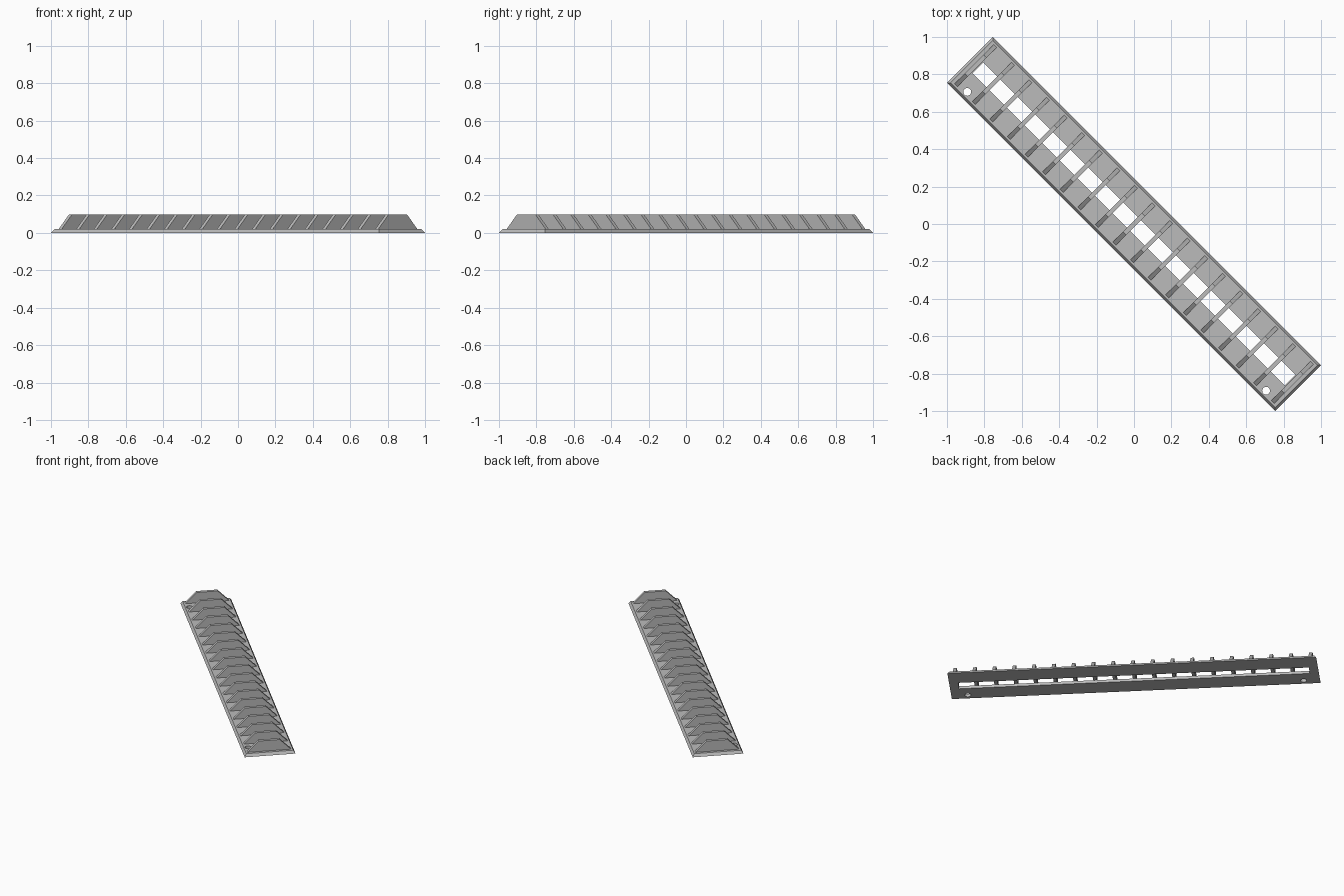
import bpy, bmesh
from math import pi
from mathutils import Matrix

if "Cube" in bpy.data.objects:
    bpy.data.objects.remove(bpy.data.objects["Cube"])

HALF_LEN, HALF_WID, PLATE_H, CHAMFER = 1.241, 0.173, 0.02, 0.013
FIN_COUNT, FIN_END, FIN_T, FIN_TOP = 19, 1.197, 0.023, 0.097
TURN = Matrix.Rotation(-pi / 4, 4, 'Z')  # the strip lies on the diagonal

grey = bpy.data.materials.new("grey")
grey.use_nodes = True
colour = (0.5, 0.5, 0.5, 1)
grey.diffuse_color = colour
grey.node_tree.nodes["Principled BSDF"].inputs["Base Color"].default_value = colour


def finish(name, bm):
    bmesh.ops.recalc_face_normals(bm, faces=bm.faces)
    mesh = bpy.data.meshes.new(name)
    bm.transform(TURN)
    bm.to_mesh(mesh)
    bm.free()
    mesh.materials.append(grey)
    obj = bpy.data.objects.new(name, mesh)
    bpy.context.collection.objects.link(obj)
    return obj


def frustum(bm, x, z0, z1, bottom, top):
    """Block with separate half sizes at the bottom and the top."""
    rings = []
    for z, (hx, hy) in ((z0, bottom), (z1, top)):
        rings.append([bm.verts.new((x + sx * hx, sy * hy, z))
                      for sx, sy in ((-1, -1), (1, -1), (1, 1), (-1, 1))])
    low, high = rings
    bm.faces.new(low[::-1])
    bm.faces.new(high)
    for i in range(4):
        j = (i + 1) % 4
        bm.faces.new((low[i], low[j], high[j], high[i]))


# Base plate with sloping edges
bm = bmesh.new()
frustum(bm, 0, 0, PLATE_H, (HALF_LEN, HALF_WID),
        (HALF_LEN - CHAMFER, HALF_WID - CHAMFER))
plate = finish("base_plate", bm)

# Cutters: long centre slot and two screw holes
bm = bmesh.new()
frustum(bm, 0, -0.1, 0.1, (1.18, 0.04), (1.18, 0.04))
for x in (-1.13, 1.13):
    bmesh.ops.create_cone(bm, cap_ends=True, segments=24, radius1=0.021,
                          radius2=0.021, depth=0.2,
                          matrix=Matrix.Translation((x, -0.131, 0)))
cutter = finish("opening_cutter", bm)
cutter.hide_render = True
cut = plate.modifiers.new("openings", 'BOOLEAN')
cut.operation = 'DIFFERENCE'
cut.solver = 'EXACT'
cut.object = cutter
bpy.context.view_layer.objects.active = plate
bpy.ops.object.modifier_apply(modifier=cut.name)
bpy.data.objects.remove(cutter)

# Row of upright trapezoid fins across the plate
bm = bmesh.new()
for i in range(FIN_COUNT):
    x = -FIN_END + 2 * FIN_END * i / (FIN_COUNT - 1)
    frustum(bm, x, PLATE_H, FIN_TOP, (FIN_T / 2, 0.148), (FIN_T / 2, 0.071))
finish("cross_fins", bm)
